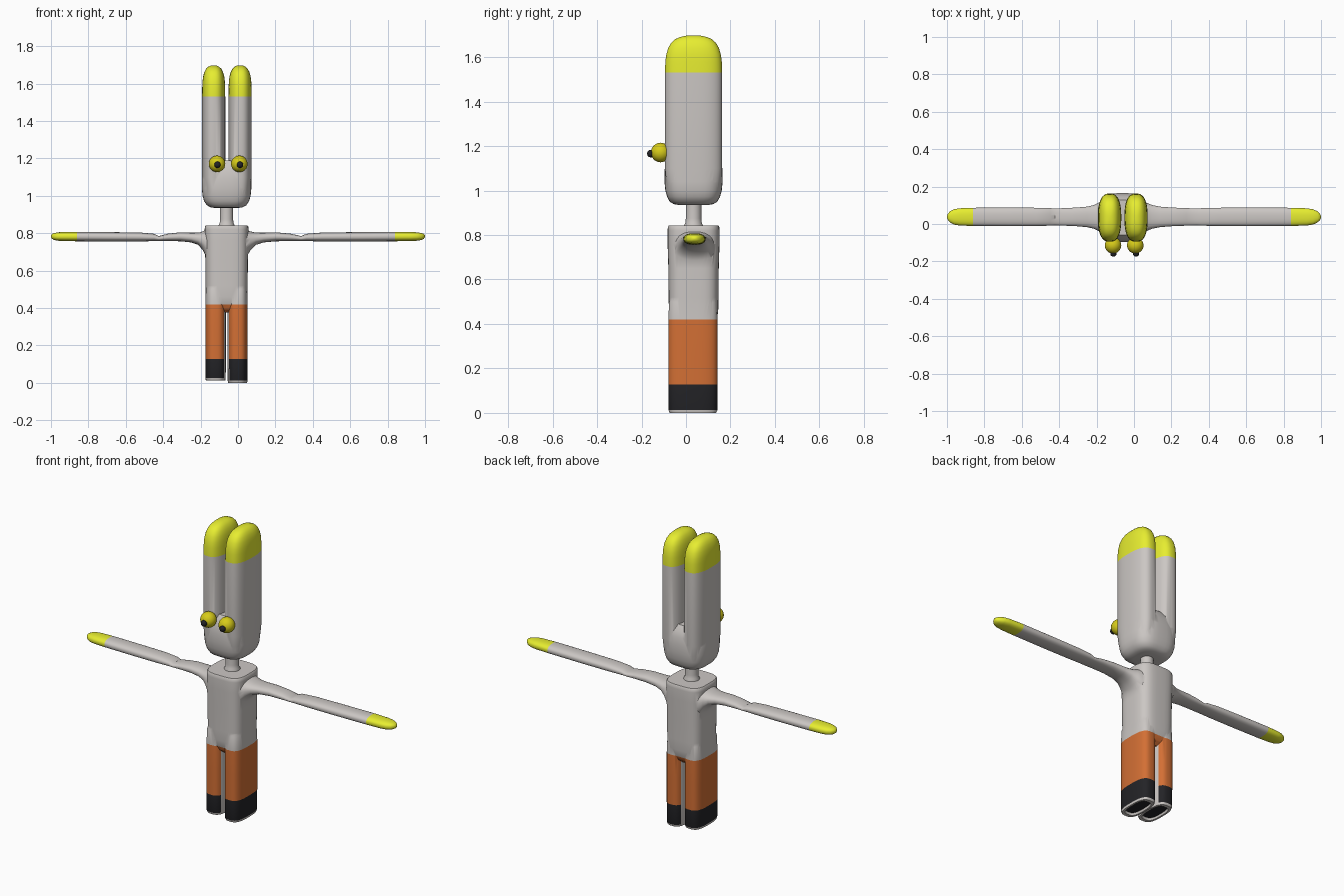
import bpy, bmesh, math
from mathutils import Vector

if "Cube" in bpy.data.objects:
    bpy.data.objects.remove(bpy.data.objects["Cube"])

CX, CY = -0.061, 0.034      # middle of the figure


def material(name, rgb):
    m = bpy.data.materials.new(name)
    m.diffuse_color = (*rgb, 1)
    m.use_nodes = True
    m.node_tree.nodes["Principled BSDF"].inputs["Base Color"].default_value = m.diffuse_color
    return m


GREY = material("grey", (0.6, 0.57, 0.55))
YELLOW = material("yellow", (0.8, 0.85, 0.03))
ORANGE = material("orange", (0.65, 0.16, 0.035))
BLACK = material("black", (0.017, 0.017, 0.02))
EYE = material("eye_yellow", (0.68, 0.6, 0.01))
PALETTE = [GREY, YELLOW, ORANGE, BLACK]


def loft(name, rings, power, axis="z", n=40):
    """Skin superellipse rings (centre, half width, half depth) along z or x."""
    bm = bmesh.new()
    loops = []
    for c, a, b in rings:
        loop = []
        for i in range(n):
            t = 2 * math.pi * (i + 0.5) / n
            u = a * math.copysign(abs(math.cos(t)) ** (2 / power), math.cos(t))
            v = b * math.copysign(abs(math.sin(t)) ** (2 / power), math.sin(t))
            off = (u, v, 0) if axis == "z" else (0, u, v)
            loop.append(bm.verts.new(Vector(c) + Vector(off)))
        loops.append(loop)
    for p, q in zip(loops, loops[1:]):
        for i in range(n):
            j = (i + 1) % n
            bm.faces.new((p[i], p[j], q[j], q[i]))
    bm.faces.new(loops[0][::-1])
    bm.faces.new(loops[-1])
    bmesh.ops.recalc_face_normals(bm, faces=bm.faces[:])
    me = bpy.data.meshes.new(name)
    bm.to_mesh(me)
    bm.free()
    ob = bpy.data.objects.new(name, me)
    bpy.context.collection.objects.link(ob)
    return ob


def activate(ob):
    bpy.ops.object.select_all(action="DESELECT")
    ob.select_set(True)
    bpy.context.view_layer.objects.active = ob


def union(base, parts):
    activate(base)
    for p in parts:
        mod = base.modifiers.new("join", "BOOLEAN")
        mod.operation, mod.solver, mod.object = "UNION", "EXACT", p
        bpy.ops.object.modifier_apply(modifier=mod.name)
        bpy.data.objects.remove(p)


def finish(ob, pick):
    """Colour faces with pick(face) and smooth the shading."""
    ob.data.materials.clear()
    for m in PALETTE:
        ob.data.materials.append(m)
    for f in ob.data.polygons:
        f.material_index = pick(f)
    activate(ob)
    bpy.ops.object.shade_smooth_by_angle(angle=math.radians(40))


# head: rounded block that thins out into the web between the ears
head = loft("head", [((CX, CY, z), 0.134 * sx, 0.131 * sy) for z, sx, sy in [
    (0.935, 0.45, 0.5), (0.939, 0.64, 0.68), (0.95, 0.79, 0.82),
    (0.972, 0.9, 0.91), (1.0, 0.96, 0.97), (1.04, 0.99, 1.0),
    (1.09, 0.99, 1.0), (1.13, 0.96, 0.95), (1.16, 0.9, 0.88), (1.19, 0.7, 0.72)]], 3.2)

# ears
EAR = [(1.0, 0.8, 0.88), (1.04, 0.92, 0.95), (1.1, 1, 1), (1.53, 1, 1), (1.58, 0.99, 0.985),
       (1.61, 0.97, 0.955), (1.64, 0.91, 0.89), (1.663, 0.8, 0.79), (1.68, 0.65, 0.65),
       (1.69, 0.48, 0.48), (1.696, 0.28, 0.28), (1.698, 0.1, 0.1)]
ears = [loft("ear", [((x, CY, z), 0.062 * sx, 0.129 * sy) for z, sx, sy in EAR], 2.6)
        for x in (-0.13, 0.011)]
union(head, ears)
finish(head, lambda f: 1 if f.center.z > 1.53 else 0)

# torso with a flat top
body = loft("body", [((CX, CY, z), 0.115 * sx, 0.117 * sy) for z, sx, sy in [
    (0.375, 0.6, 0.6), (0.395, 0.75, 0.8), (0.42, 0.9, 0.9), (0.46, 0.96, 0.95),
    (0.52, 0.98, 0.96), (0.65, 0.99, 0.97), (0.76, 1.01, 1.0), (0.82, 1.02, 1.0),
    (0.836, 1.01, 0.99), (0.842, 0.97, 0.96)]], 3.6)

# legs with inset soles
parts = []
for x, hx, z0 in ((-0.12, 0.055, 0.013), (-0.002, 0.054, 0.0)):
    parts.append(loft("leg", [((x, 0.031, z), hx * s, 0.111 * s) for z, s in [
        (z0 + 0.012, 0.7), (z0, 0.76), (z0, 0.94), (z0 + 0.012, 0.99), (0.128, 1),
        (0.28, 1), (0.42, 1.0), (0.5, 0.96), (0.54, 0.8)]], 3))

# arms: (position along arm, bottom z, top z, half depth), thinner at the elbow
ARM = [(-0.08, 0.64, 0.825, 0.1), (-0.01, 0.67, 0.82, 0.088), (0.015, 0.71, 0.81, 0.076),
       (0.045, 0.738, 0.803, 0.064), (0.09, 0.751, 0.803, 0.055), (0.16, 0.757, 0.805, 0.05),
       (0.24, 0.758, 0.798, 0.047), (0.3, 0.759, 0.785, 0.045), (0.33, 0.758, 0.797, 0.047),
       (0.42, 0.756, 0.804, 0.049), (0.6, 0.756, 0.806, 0.05), (0.83, 0.757, 0.808, 0.049),
       (0.92, 0.758, 0.807, 0.046), (0.955, 0.76, 0.805, 0.041), (0.98, 0.764, 0.801, 0.03),
       (0.994, 0.771, 0.796, 0.017), (1.0, 0.78, 0.787, 0.005)]
for x0, x1 in ((0.053, 1), (-0.176, -1)):
    parts.append(loft("arm", [((x0 + (x1 - x0) * t, 0.038, (lo + hi) / 2), d, (hi - lo) / 2)
                              for t, lo, hi, d in ARM], 2.4, "x", 32))

# neck reaching up into the head
parts.append(loft("neck", [((CX, CY, z), r, r) for z, r in [
    (0.8, 0.045), (0.843, 0.043), (0.855, 0.037), (0.875, 0.035), (0.95, 0.035)]], 2))
union(body, parts)


def body_colour(f):
    c, n = f.center, f.normal
    if abs(c.x) > 0.838:
        return 1
    if c.z > 0.42:
        return 0
    if c.z < 0.03:                      # grey rim and black sole
        return 3 if len(f.vertices) > 4 else 0
    side = 1 if c.x > CX else -1
    if n.x * side < -0.9:               # insides of the legs
        return 0
    return 3 if c.z < 0.128 else 2


finish(body, body_colour)

# eyes and pupils
for x, px in ((-0.112, -0.11), (0.007, 0.011)):
    for name, px_, y, z, r, m in (("eye", x, -0.114, 1.171, 0.044, EYE),
                                  ("pupil", px, -0.158, 1.166, 0.017, BLACK)):
        bpy.ops.mesh.primitive_uv_sphere_add(segments=32, ring_count=16, radius=r,
                                             location=(px_, y, z))
        ob = bpy.context.object
        ob.name = name
        ob.data.materials.append(m)
        bpy.ops.object.shade_smooth()
